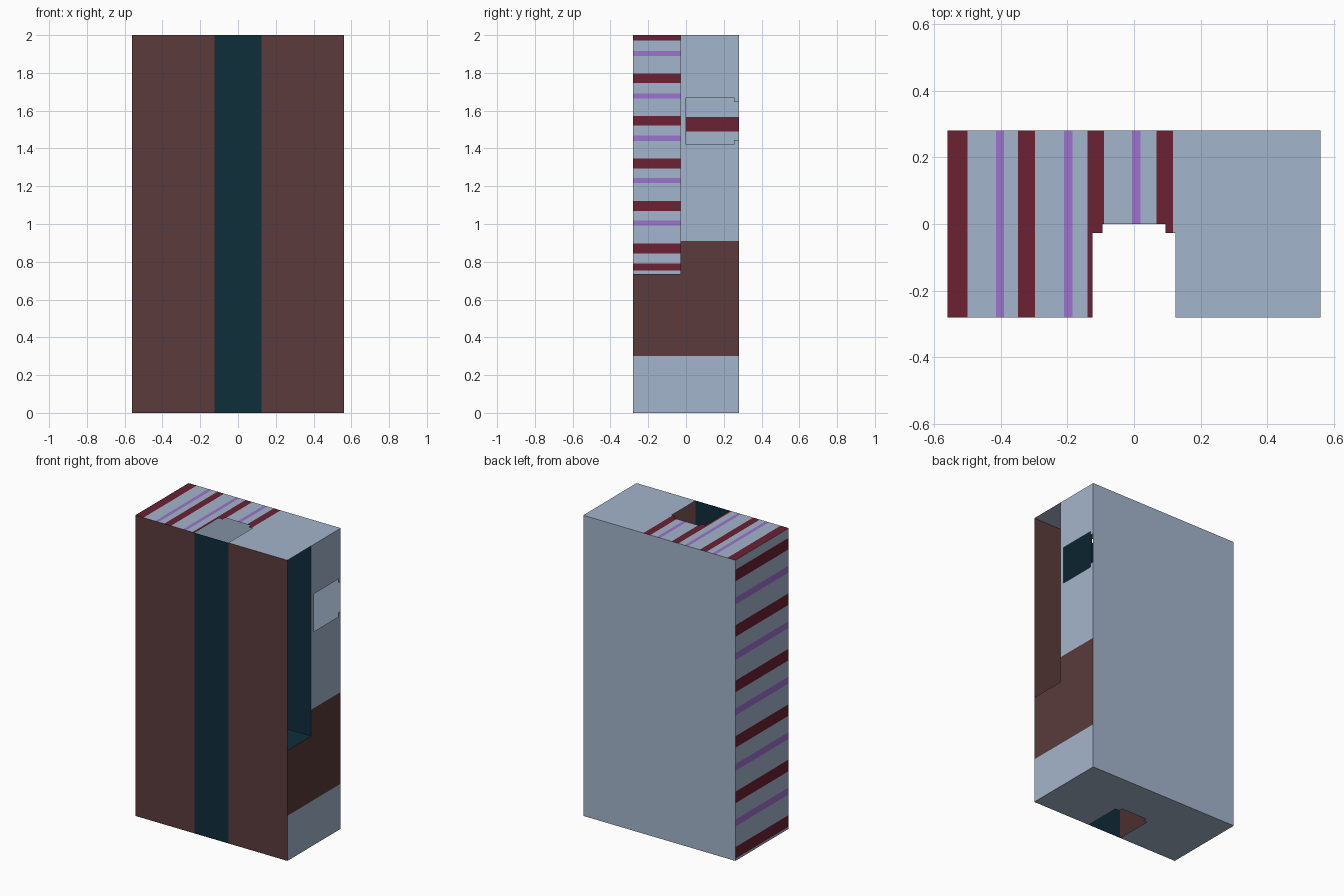
import bpy, bmesh

if "Cube" in bpy.data.objects:
    bpy.data.objects.remove(bpy.data.objects["Cube"])


def srgb(r, g, b):
    lin = lambda c: (c / 12.92) if c <= 0.04045 else ((c + 0.055) / 1.055) ** 2.4
    return (lin(r / 255), lin(g / 255), lin(b / 255), 1.0)


COLOURS = {
    "pale_blue": srgb(164, 181, 204),
    "brown": srgb(91, 59, 59),
    "dark_teal": srgb(15, 46, 59),
    "dark_red": srgb(107, 33, 51),
    "purple": srgb(156, 115, 206),
}
MATS = {}
for cname, col in COLOURS.items():
    MATS[cname] = bpy.data.materials.new(cname)
    MATS[cname].diffuse_color = col
NAMES = list(COLOURS)

W, D, H = 0.56, 0.28, 2.0          # half width, half depth, height
PLACE = {
    "x": lambda k, u, v: (k, u, v),
    "y": lambda k, u, v: (u, k, v),
    "z": lambda k, u, v: (u, v, k),
}


def sheet(name, axis, k, us, vs, patches=(), holes=(), base="pale_blue", flip=False):
    """Flat panel at axis = k; patches are (u0, u1, v0, v1, colour), holes (u0, u1, v0, v1)."""
    rects = list(patches) + list(holes)
    cut = lambda lim, i: sorted({lim[0], lim[1]} | {
        round(c, 4) for r in rects for c in r[i:i + 2] if lim[0] < c < lim[1]})
    cu, cv = cut(us, 0), cut(vs, 2)
    inside = lambda r, u, v: r[0] < u < r[1] and r[2] < v < r[3]
    bm = bmesh.new()
    grid = {(u, v): bm.verts.new(PLACE[axis](k, u, v)) for u in cu for v in cv}
    for u0, u1 in zip(cu, cu[1:]):
        for v0, v1 in zip(cv, cv[1:]):
            u, v = (u0 + u1) / 2, (v0 + v1) / 2
            if any(inside(h, u, v) for h in holes):
                continue
            f = bm.faces.new([grid[p] for p in ((u0, v0), (u1, v0), (u1, v1), (u0, v1))])
            colour = next((p[4] for p in patches if inside(p, u, v)), base)
            f.material_index = NAMES.index(colour)
            if flip:
                f.normal_flip()
    loose = [v for v in bm.verts if not v.link_faces]
    bmesh.ops.delete(bm, geom=loose, context="VERTS")
    me = bpy.data.meshes.new(name)
    bm.to_mesh(me)
    bm.free()
    for n in NAMES:
        me.materials.append(MATS[n])
    ob = bpy.data.objects.new(name, me)
    bpy.context.collection.objects.link(ob)
    return ob


def bands(start, step, count, width, colour, across_v=True):
    """Evenly spaced stripes, along u (across_v) or along v."""
    out = []
    for i in range(count):
        a, b = start + i * step - width / 2, start + i * step + width / 2
        out.append((-9, 9, a, b, colour) if across_v else (a, b, -9, 9, colour))
    return out


# front and back panels
sheet("front_panel", "y", -D, (-W, W), (0, H),
      patches=[(-0.125, 0.125, -9, 9, "dark_teal")], base="brown")
sheet("back_panel", "y", D, (-W, W), (0, H), flip=True)

# striped left panel
sheet("left_panel", "x", -W, (-D, D), (0, H),
      patches=bands(0.053, 0.369, 6, 0.077, "dark_red")
      + bands(0.252, 0.369, 5, 0.046, "purple"), flip=True)

# right panel with tall opening and small notched window
sheet("right_panel", "x", W, (-D, D), (0, H),
      patches=[(-9, 9, 0.30, 0.91, "brown")],
      holes=[(-D, -0.03, 0.735, H), (0.0, 0.255, 1.42, 1.67), (0.255, D, 1.445, 1.645)])

# top and bottom panels with the stepped cut-out
slot = [(-0.125, 0.125, -D, -0.027), (-0.095, 0.095, -0.027, 0.0)]
sheet("top_panel", "z", H, (-W, W), (-D, D),
      patches=bands(-0.530, 0.2075, 4, 0.05, "dark_red", False)
      + [(-W, -0.5, -9, 9, "dark_red")]
      + bands(-0.402, 0.2045, 3, 0.025, "purple", False), holes=slot)
sheet("bottom_panel", "z", 0.0, (-W, W), (-D, D), holes=slot, flip=True)

# niche behind the tall opening: back wall, striped end wall, floor
NX, NY, NZ = 0.31, -0.03, 0.735
sheet("niche_back", "y", NY, (NX, W), (NZ, H), base="dark_teal")
sheet("niche_end", "x", NX, (-D, NY), (NZ, H),
      patches=bands(0.87, 0.2255, 6, 0.052, "dark_red")
      + bands(1.005, 0.2245, 5, 0.027, "purple")
      + [(-9, 9, 0.755, 0.79, "dark_red")])
sheet("niche_floor", "z", NZ, (NX, W), (-D, NY), base="dark_teal")

for m in bpy.data.materials:
    if m.users and not m.is_grease_pencil:
        m.use_nodes = True
        m.node_tree.nodes["Principled BSDF"].inputs["Base Color"].default_value = m.diffuse_color
